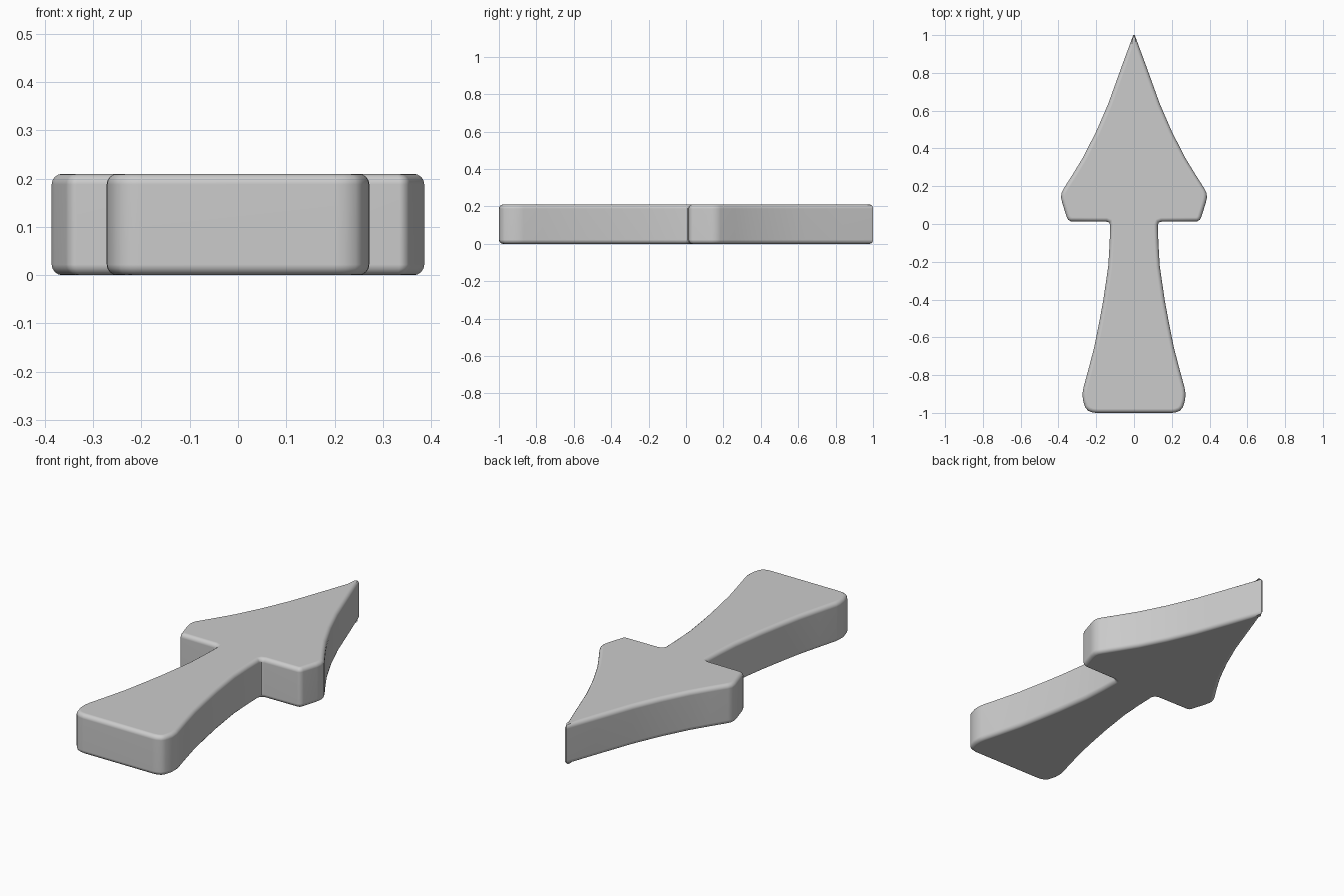
import bpy, bmesh, math
from mathutils import Vector

if "Cube" in bpy.data.objects:
    bpy.data.objects.remove(bpy.data.objects["Cube"])

HEIGHT, ROUND, STEPS = 0.21, 0.022, 4

# Right half of the arrow outline, from the tip down to the tail
half = [(0.004, 1.0), (0.065, 0.835), (0.137, 0.635), (0.2, 0.49), (0.27, 0.352),
        (0.325, 0.262), (0.374, 0.185), (0.384, 0.165), (0.386, 0.14), (0.38, 0.112),
        (0.356, 0.036), (0.349, 0.022), (0.334, 0.014), (0.145, 0.012), (0.131, 0.008),
        (0.126, -0.005), (0.129, -0.1), (0.136, -0.22), (0.162, -0.4), (0.186, -0.53),
        (0.21, -0.65), (0.24, -0.765), (0.268, -0.868), (0.272, -0.895), (0.271, -0.93),
        (0.259, -0.97), (0.244, -0.988), (0.222, -0.997), (0.2, -1.0)]
outline = [Vector(p) for p in half] + [Vector((-x, y)) for x, y in reversed(half)]


def inset(points, d):
    """Move every outline point inwards along its averaged normal."""
    result = []
    for i, p in enumerate(points):
        a = (p - points[i - 1]).normalized()
        b = (points[(i + 1) % len(points)] - p).normalized()
        t = (a + b).normalized()
        result.append(p + Vector((t.y, -t.x)) * d)
    return result


# Layers: rounded lower rim, straight wall, rounded upper rim
angles = [math.pi / 2 * i / STEPS for i in range(STEPS + 1)]
layers = [(ROUND * (1 - math.sin(a)), ROUND * (1 - math.cos(a))) for a in angles]
layers += [(d, HEIGHT - z) for d, z in reversed(layers)]

bm = bmesh.new()
rings = [[bm.verts.new((p.x, p.y, z)) for p in inset(outline, d)] for d, z in layers]
n = len(outline)
for low, high in zip(rings, rings[1:]):
    for i in range(n):
        j = (i + 1) % n
        bm.faces.new((low[i], low[j], high[j], high[i]))
bm.faces.new(rings[0])
bm.faces.new(rings[-1])
bmesh.ops.recalc_face_normals(bm, faces=bm.faces)

mesh = bpy.data.meshes.new("arrow_pointer")
bm.to_mesh(mesh)
bm.free()
arrow = bpy.data.objects.new("arrow_pointer", mesh)
bpy.context.collection.objects.link(arrow)

# Smooth rims with flat top and bottom
bpy.context.view_layer.objects.active = arrow
arrow.select_set(True)
bpy.ops.object.shade_smooth_by_angle(angle=math.radians(50))
weighted = arrow.modifiers.new("flat_caps", "WEIGHTED_NORMAL")
weighted.keep_sharp = True
